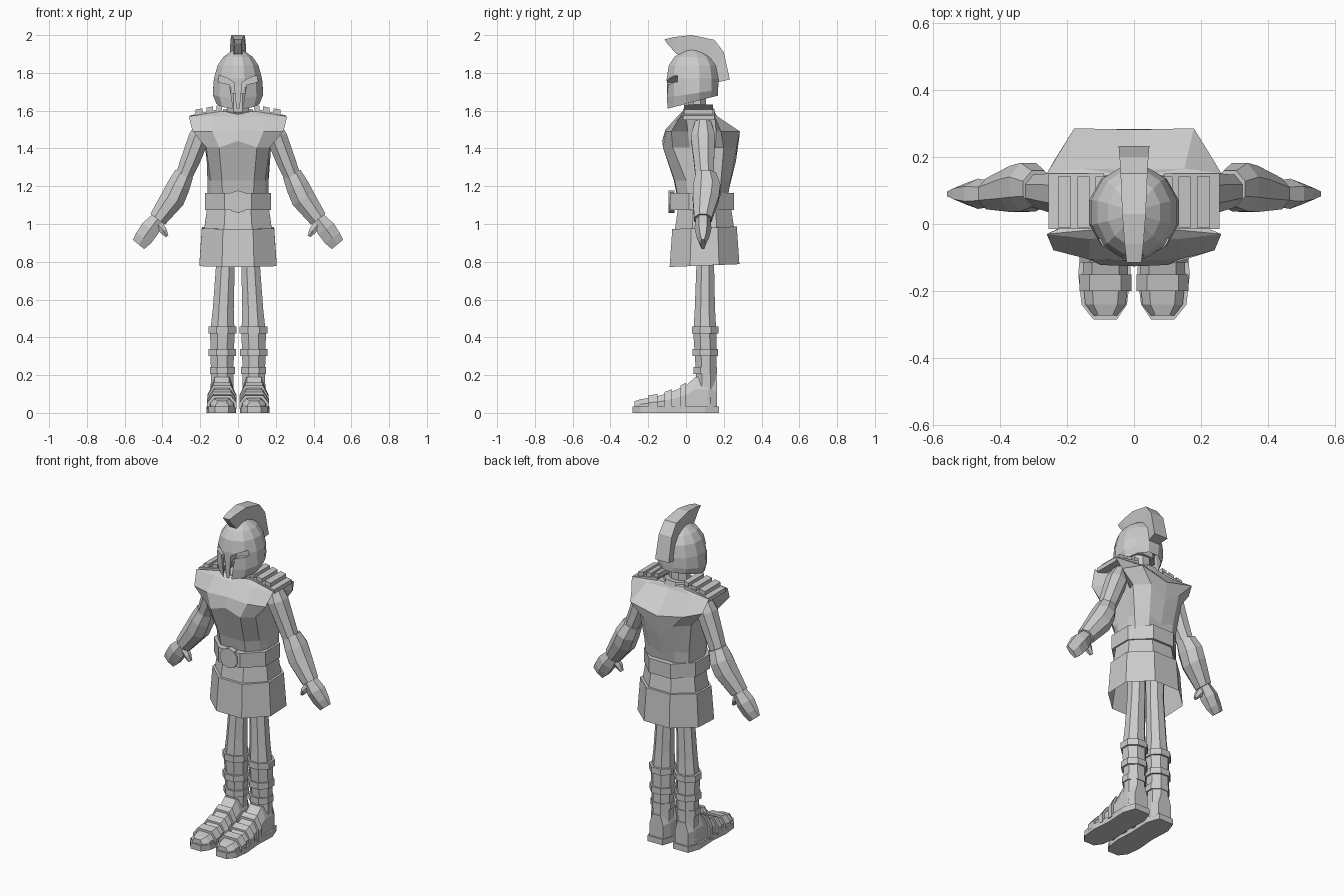
import bpy, bmesh, math
from mathutils import Vector

stone = bpy.data.materials.new("stone_grey")
stone.diffuse_color = (0.6, 0.6, 0.6, 1)


def loft(name, rings, hollow=None):
    """Skin closed rings of equal length; hollow=(rim, depth) recesses the first cap."""
    bm = bmesh.new()
    vs = [[bm.verts.new(p) for p in r] for r in rings]
    n = len(vs[0])
    for a, b in zip(vs, vs[1:]):
        for i in range(n):
            bm.faces.new((a[i], a[(i + 1) % n], b[(i + 1) % n], b[i]))
    cap = bm.faces.new(vs[0])
    bm.faces.new(vs[-1][::-1])
    bmesh.ops.recalc_face_normals(bm, faces=bm.faces)
    if hollow:
        bmesh.ops.inset_region(bm, faces=[cap], thickness=hollow[0])
        for v in cap.verts:
            v.co.z += hollow[1]
    me = bpy.data.meshes.new(name)
    bm.to_mesh(me)
    bm.free()
    me.materials.append(stone)
    ob = bpy.data.objects.new(name, me)
    bpy.context.collection.objects.link(ob)
    return ob


def oval(cx, cy, z, rx, ry, n=8, slope=0.0):
    """Horizontal oval ring, optionally tilted up toward the back."""
    pts = []
    for i in range(n):
        a = math.tau * (i + 0.5) / n
        y = cy + ry * math.sin(a)
        pts.append((cx + rx * math.cos(a), y, z + slope * (y - cy)))
    return pts


def tube(name, path, n=8):
    """Tube in a side plane: path of (x, y, z, in-plane radius, y radius)."""
    c = [Vector(p[:3]) for p in path]
    rings = []
    for i, p in enumerate(path):
        d = (c[min(i + 1, len(c) - 1)] - c[max(i - 1, 0)])
        d.y = 0
        d.normalize()
        s = Vector((d.z, 0, -d.x))
        rings.append([c[i] + s * p[3] * math.cos(math.tau * (k + .5) / n)
                      + Vector((0, p[4] * math.sin(math.tau * (k + .5) / n), 0)) for k in range(n)])
    return loft(name, rings)


# --- torso: wide yoke with a notch each side for the arms
def torso_ring(z, zc_front, zc_back, half):
    pts = [(x, y, z) for x, y in half]
    front = (0, half[0][1] - .004, zc_front)
    back = (0, half[-1][1] - .004, zc_back)
    return [front] + pts + [back] + [(-x, y, zz) for x, y, zz in reversed(pts)]


loft("torso", [
    torso_ring(1.10, 1.10, 1.10, [(.08, -.035), (.14, .02), (.16, .06), (.16, .13), (.145, .18), (.08, .215)]),
    torso_ring(1.23, 1.23, 1.20, [(.085, -.06), (.145, .0), (.162, .05), (.162, .14), (.15, .185), (.085, .235)]),
    torso_ring(1.405, 1.44, 1.33, [(.10, -.122), (.168, -.07), (.16, .02), (.16, .155), (.175, .2), (.10, .268)]),
    torso_ring(1.49, 1.50, 1.45, [(.135, -.105), (.24, -.078), (.175, .01), (.175, .16), (.24, .185), (.178, .285)]),
    torso_ring(1.57, 1.565, 1.57, [(.13, -.045), (.26, -.03), (.19, .0), (.19, .155), (.26, .15), (.15, .165)]),
    torso_ring(1.595, 1.58, 1.60, [(.06, -.02), (.10, -.015), (.11, .01), (.11, .13), (.10, .14), (.06, .15)]),
])
loft("collar", [oval(0, .065, 1.56, .10, .10, 8, .15), oval(0, .065, 1.60, .085, .09, 8, .15)])
loft("neck", [oval(0, .06, 1.55, .065, .052), oval(0, .055, 1.80, .06, .05)])

# --- skirt, belt and buckle
loft("skirt", [oval(0, .098, .78, .222, .20, 8, .04),
               oval(0, .098, 1.10, .175, .15)], (.015, .2))
loft("belt", [oval(0, .085, 1.075, .188, .183), oval(0, .085, 1.163, .188, .183)])
loft("buckle", [[(.06 * math.cos(math.tau * (i + .5) / 10), y, 1.118 + .06 * math.sin(math.tau * (i + .5) / 10))
                 for i in range(10)] for y in (-.06, -.092)])

# --- helmet, hollow underneath
helmet = loft("helmet", [
    oval(0, .035, 1.645, .118, .138, 12, .26),
    oval(0, .035, 1.69, .138, .14, 12, .15),
    oval(0, .035, 1.77, .132, .142, 12),
    oval(0, .035, 1.84, .112, .13, 12),
    oval(0, .035, 1.885, .08, .10, 12),
    oval(0, .035, 1.92, .03, .045, 12)], (.014, .10))

# --- eye openings that run down beside the nose guard
EYE = [(.105, 1.79), (.05, 1.768), (.022, 1.75), (.006, 1.58), (.02, 1.58), (.045, 1.738), (.105, 1.752)]
for s in (-1, 1):
    cutter = loft("eye_cutter", [[(s * x, y, z) for x, z in EYE] for y in (-.3, -.045)])
    cutter.hide_render = True
    cutter.hide_viewport = True
    cut = helmet.modifiers.new("eye_opening", 'BOOLEAN')
    cut.operation = 'DIFFERENCE'
    cut.solver = 'EXACT'
    cut.object = cutter
loft("face", [oval(0, .035, 1.69, .10, .088), oval(0, .035, 1.86, .09, .085)])

# --- crest: outer y,z / inner y,z / half width
CREST = [(-.114, 1.978, -.10, 1.955, .022), (-.06, 1.99, -.05, 1.90, .028), (.03, 2.0, .03, 1.89, .035),
         (.15, 1.975, .11, 1.86, .04), (.20, 1.91, .155, 1.80, .043), (.232, 1.765, .163, 1.75, .046)]
loft("crest", [[(-w, a, b), (w, a, b), (w * .75, c, d), (-w * .75, c, d)] for a, b, c, d, w in CREST])


# --- foot cross-section across y
def foot_ring(s, y, hw, top, grow=0.0, low=.02):
    w = hw + grow
    half = [(-w, low), (-w, top * .65), (-w * .6, top + grow), (w * .6, top + grow), (w, top * .65), (w, low)]
    return [(s * .085 + x, y, z) for x, z in half]


for s, side in ((1, "left_"), (-1, "right_")):
    # shoulder plate and its raised bars
    loft(side + "shoulder_plate", [[(s * x, y, z + d) for x, z in ((.09, 1.585), (.255, 1.55))
                                    for y in ((-.015, .15) if x < .2 else (.15, -.015))] for d in (0, .025)])
    for a, b in ((.085, .115), (.133, .168), (.188, .226)):
        loft(side + "shoulder_bar", [[(s * x, y, 1.628 - .19 * x + d)
                                      for x, y in ((a, -.01), (b, -.01), (b, .142), (a, .142))]
                                     for d in (-.01, .02)])

    # arm, forearm, hand, thumb
    tube(side + "upper_arm", [(s * .175, .09, 1.54, .04, .045), (s * .205, .09, 1.46, .06, .07),
                              (s * .255, .095, 1.33, .055, .058), (s * .30, .10, 1.22, .045, .05)])
    tube(side + "forearm", [(s * .285, .105, 1.265, .055, .058), (s * .315, .11, 1.20, .066, .078),
                            (s * .345, .105, 1.135, .07, .075), (s * .425, .09, 1.025, .052, .05)])
    tube(side + "hand", [(s * .42, .09, 1.035, .04, .038), (s * .465, .09, .975, .058, .045),
                         (s * .50, .09, .925, .055, .032), (s * .527, .09, .892, .045, .014)], 6)
    tube(side + "thumb", [(s * .425, .085, 1.0, .03, .025), (s * .395, .08, .965, .022, .022),
                          (s * .376, .08, .935, .01, .012)], 6)

    # leg and shin bands
    loft(side + "leg", [oval(s * .086, .105, .05, .066, .064), oval(s * .084, .107, .20, .064, .058),
                        oval(s * .083, .10, .42, .07, .066), oval(s * .078, .10, .55, .06, .058),
                        oval(s * .066, .102, .80, .053, .05), oval(s * .066, .102, .95, .055, .052)])
    for z, r in ((.205, .072), (.30, .078), (.42, .08)):
        loft(side + "shin_band", [oval(s * .083, .102, z, r, r - .004),
                                  oval(s * .083, .102, z + .038, r, r - .004)])

    # foot, sandal straps and sole
    loft(side + "foot", [foot_ring(s, *r) for r in
                         ((-.272, .035, .062), (-.24, .06, .072), (-.16, .068, .085), (-.08, .066, .11),
                          (0, .064, .145), (.05, .064, .19), (.12, .064, .19), (.165, .045, .17))])
    for y0, y1, w, t0, t1 in ((-.20, -.15, .068, .082, .09), (-.115, -.075, .068, .10, .115),
                              (-.03, .0, .066, .135, .15)):
        loft(side + "sandal_strap", [foot_ring(s, y0, w, t0, .01), foot_ring(s, y1, w, t1, .01)])
    OUT = [(-.035, -.284), (.035, -.284), (.07, -.24), (.08, -.15), (.07, -.03), (.076, .1), (.05, .175),
           (-.05, .175), (-.076, .1), (-.07, -.03), (-.076, -.15), (-.065, -.24)]
    loft(side + "sole", [[(s * (.086 + x), y, z) for x, y in OUT] for z in (0, .035)])
